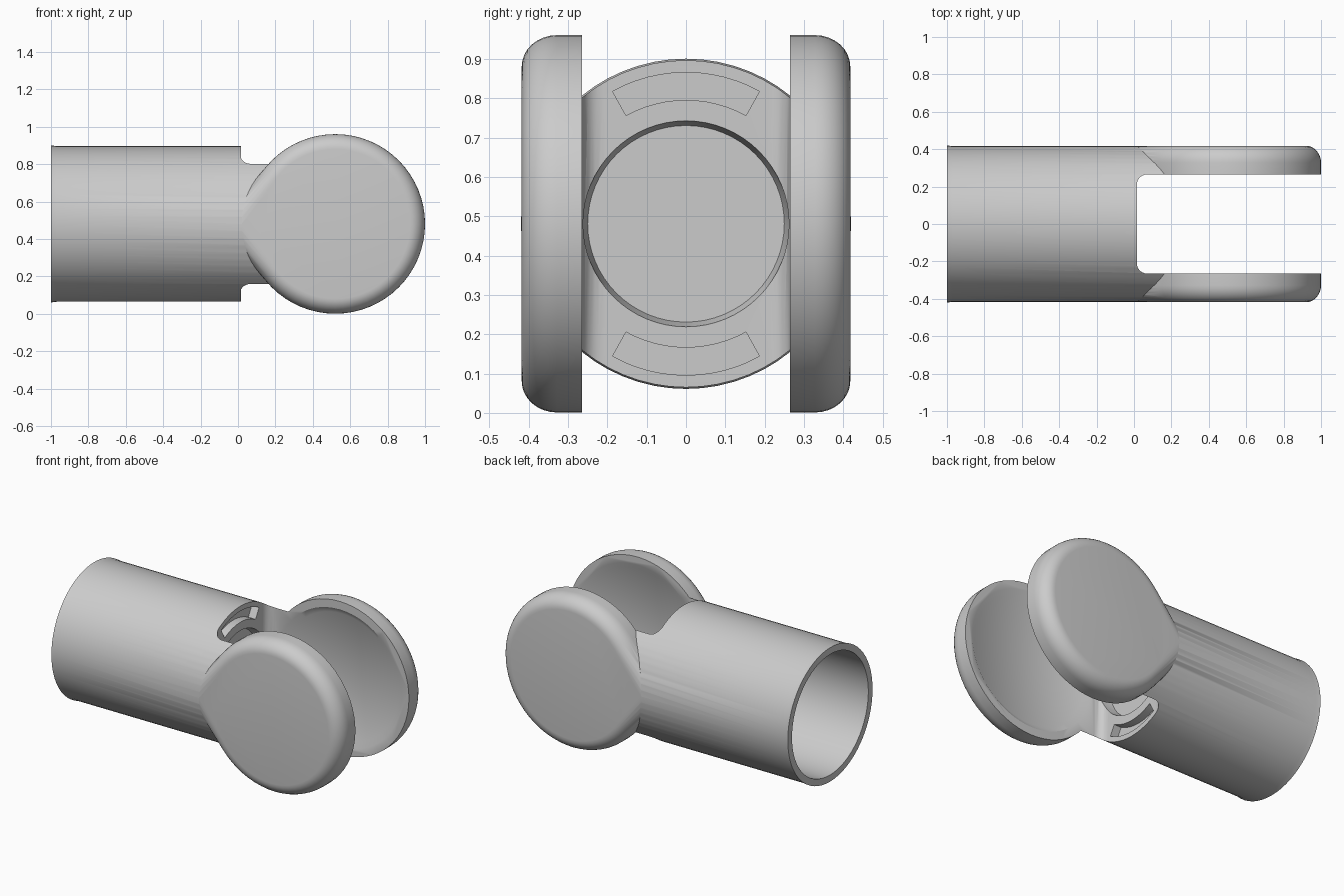
import bpy, bmesh, math
from mathutils import Matrix

cube = bpy.data.objects.get("Cube")
if cube:
    bpy.data.objects.remove(cube, do_unlink=True)

MID = 0.481          # height of the main axis
HUB_X = 0.52         # centre of the round cheeks
SHOULDER = 0.015     # end face of the tube between the cheeks
GAP = 0.265          # half the fork opening
TUBE_R = 0.416
AXIS = {"x": Matrix.Rotation(math.pi / 2, 4, "Y"),
        "y": Matrix.Rotation(-math.pi / 2, 4, "X")}

grey = bpy.data.materials.new("plain grey")
grey.use_nodes = True
grey.diffuse_color = (0.6, 0.6, 0.6, 1)
grey.node_tree.nodes["Principled BSDF"].inputs["Base Color"].default_value = grey.diffuse_color


def finish(bm, name):
    bmesh.ops.recalc_face_normals(bm, faces=bm.faces)
    mesh = bpy.data.meshes.new(name)
    bm.to_mesh(mesh)
    bm.free()
    mesh.materials.append(grey)
    obj = bpy.data.objects.new(name, mesh)
    bpy.context.collection.objects.link(obj)
    return obj


def rings_of(bm, profile, axis, x=0.0, sides=64):
    """Rings of vertices for (radius, distance) points along an axis."""
    place = Matrix.Translation((x, 0, MID)) @ AXIS[axis]
    rings = []
    for r, t in profile:
        rings.append([bm.verts.new((r * math.cos(a), r * math.sin(a), t))
                      for a in (math.tau * i / sides for i in range(sides))])
    bm.transform(place)
    return rings


def turned(name, profile, axis, x=0.0):
    """Turn a profile around an axis and cap both ends."""
    bm = bmesh.new()
    rings = rings_of(bm, profile, axis, x)
    for low, high in zip(rings, rings[1:]):
        for i in range(len(low)):
            j = (i + 1) % len(low)
            bm.faces.new((low[i], low[j], high[j], high[i]))
    bm.faces.new(rings[0])
    bm.faces.new(rings[-1])
    return finish(bm, name)


def hub_with_neck(name, profile):
    """Round hub drawn out smoothly into the sides of the tube."""
    bm = bmesh.new()
    rings_of(bm, profile, "y", HUB_X)
    for side in (1, -1):
        for i in range(-8, 9):
            a = math.radians(5 * i)
            bm.verts.new((0.02 + 0.2 * a * a, side * TUBE_R * math.cos(a),
                          MID + TUBE_R * math.sin(a)))
    bmesh.ops.convex_hull(bm, input=bm.verts[:])
    bmesh.ops.delete(bm, geom=[v for v in bm.verts if not v.link_faces], context="VERTS")
    bmesh.ops.dissolve_limit(bm, angle_limit=0.002, verts=bm.verts[:], edges=bm.edges[:])
    return finish(bm, name)


def arc_slot(name, side):
    """Curved slot in the shoulder, above (1) or below (-1) the recess."""
    bm = bmesh.new()
    angles = [math.radians(-29 + 58 * i / 12) for i in range(13)]
    outline = [(0.385, a) for a in angles] + [(0.315, a) for a in reversed(angles)]
    face = bm.faces.new([bm.verts.new((-0.035, r * math.sin(a), MID + side * r * math.cos(a)))
                         for r, a in outline])
    out = bmesh.ops.extrude_face_region(bm, geom=[face])
    moved = [v for v in out["geom"] if isinstance(v, bmesh.types.BMVert)]
    bmesh.ops.translate(bm, verts=moved, vec=(0.1, 0, 0))
    return finish(bm, name)


def combine(obj, tool, operation):
    mod = obj.modifiers.new(operation.lower(), "BOOLEAN")
    mod.operation = operation
    mod.solver = "EXACT"
    mod.object = tool
    tool.hide_render = True
    bpy.context.view_layer.objects.active = obj
    bpy.ops.object.modifier_apply(modifier=mod.name)
    bpy.data.objects.remove(tool, do_unlink=True)


# Tube body with a faint lip at the open end
body = turned("fork_tube", [(0.42, -1), (TUBE_R, -0.97), (TUBE_R, 0.3)], "x")

# Hub with softened outer edges, later split into two cheeks
edge = [(0.4 + 0.08 * math.cos(a), 0.328 + 0.09 * math.sin(a))
        for a in (math.pi / 2 * i / 8 for i in range(9))]
combine(body, hub_with_neck("hub", [(r, -t) for r, t in reversed(edge)] + edge), "UNION")

# Fork opening with rounded inner corners
bm = bmesh.new()
bmesh.ops.create_cube(bm, size=1)
bm.transform(Matrix.Translation((SHOULDER + 0.75, 0, MID)) @ Matrix.Diagonal((1.5, 2 * GAP, 2, 1)))
corners = [e for e in bm.edges if all(v.co.x < 0.1 for v in e.verts)
           and abs(e.verts[0].co.z - e.verts[1].co.z) > 1]
bmesh.ops.bevel(bm, geom=corners, offset=0.055, segments=6, profile=0.5, affect="EDGES")
combine(body, finish(bm, "fork_opening"), "DIFFERENCE")

# Hollow of the tube, and the round recess in the shoulder
combine(body, turned("bore", [(0.378, -1.1), (0.378, -0.14)], "x"), "DIFFERENCE")
combine(body, turned("recess", [(0.25, -0.04), (0.262, SHOULDER), (0.262, 0.1)], "x"), "DIFFERENCE")

# Curved slots and the shallow dished pockets inside both cheeks
for side in (1, -1):
    combine(body, arc_slot("arc_slot", side), "DIFFERENCE")
floor = GAP + 0.022
dish = [(0.395, -floor), (0.43, -GAP), (0.43, GAP), (0.395, floor)]
combine(body, turned("cheek_pockets", dish, "y", HUB_X), "DIFFERENCE")

# Smooth shading with sharp rims
bpy.ops.object.select_all(action="DESELECT")
body.select_set(True)
bpy.context.view_layer.objects.active = body
bpy.ops.object.shade_smooth_by_angle(angle=math.radians(35))
